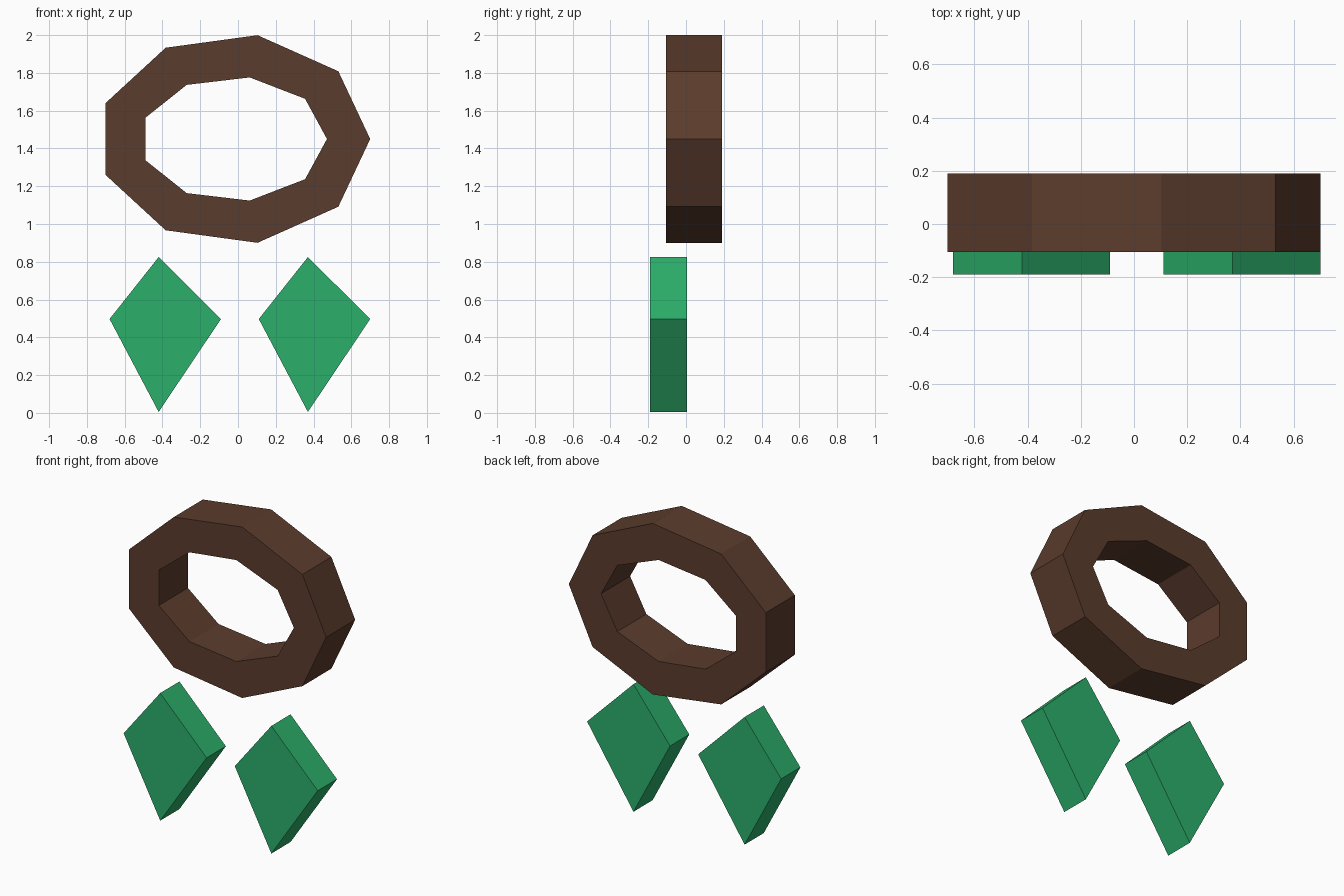
import bpy, bmesh, math

if "Cube" in bpy.data.objects:
    bpy.data.objects.remove(bpy.data.objects["Cube"])


def material(name, color):
    m = bpy.data.materials.new(name)
    m.diffuse_color = (*color, 1.0)
    m.use_nodes = True
    m.node_tree.nodes["Principled BSDF"].inputs["Base Color"].default_value = m.diffuse_color
    return m


def finish(name, bm, mat):
    bmesh.ops.recalc_face_normals(bm, faces=bm.faces)
    me = bpy.data.meshes.new(name)
    bm.to_mesh(me)
    bm.free()
    me.materials.append(mat)
    ob = bpy.data.objects.new(name, me)
    bpy.context.collection.objects.link(ob)
    return ob


def nonagon(bm, cx, cz, rx, rz, y):
    angles = [math.radians(40 * k) for k in range(9)]
    return [bm.verts.new((cx + rx * math.cos(a), y, cz + rz * math.sin(a)))
            for a in angles]


brown = material("brown", (0.105, 0.045, 0.026))
green = material("green", (0.025, 0.43, 0.145))

# Nine-sided oval ring: outer front, outer back, inner back, inner front loops
bm = bmesh.new()
y0, y1 = -0.105, 0.19
outer = (-0.022, 1.45, 0.722, 0.558)
inner = (-0.024, 1.45, 0.495, 0.331)
loops = [nonagon(bm, *outer, y0), nonagon(bm, *outer, y1),
         nonagon(bm, *inner, y1), nonagon(bm, *inner, y0)]
for i in range(4):
    a, b = loops[i], loops[(i + 1) % 4]
    for k in range(9):
        n = (k + 1) % 9
        bm.faces.new((a[k], a[n], b[n], b[k]))
finish("oval_ring", bm, brown)

# Two identical kite-shaped plates
kite = [(-0.26, 0.497), (0.0, 0.005), (0.33, 0.497), (0.0, 0.825)]
for name, cx in (("left_kite", -0.42), ("right_kite", 0.37)):
    bm = bmesh.new()
    front = [bm.verts.new((cx + x, -0.19, z)) for x, z in kite]
    back = [bm.verts.new((cx + x, 0.005, z)) for x, z in kite]
    bm.faces.new(front)
    bm.faces.new(back[::-1])
    for k in range(4):
        n = (k + 1) % 4
        bm.faces.new((front[k], front[n], back[n], back[k]))
    finish(name, bm, green)
